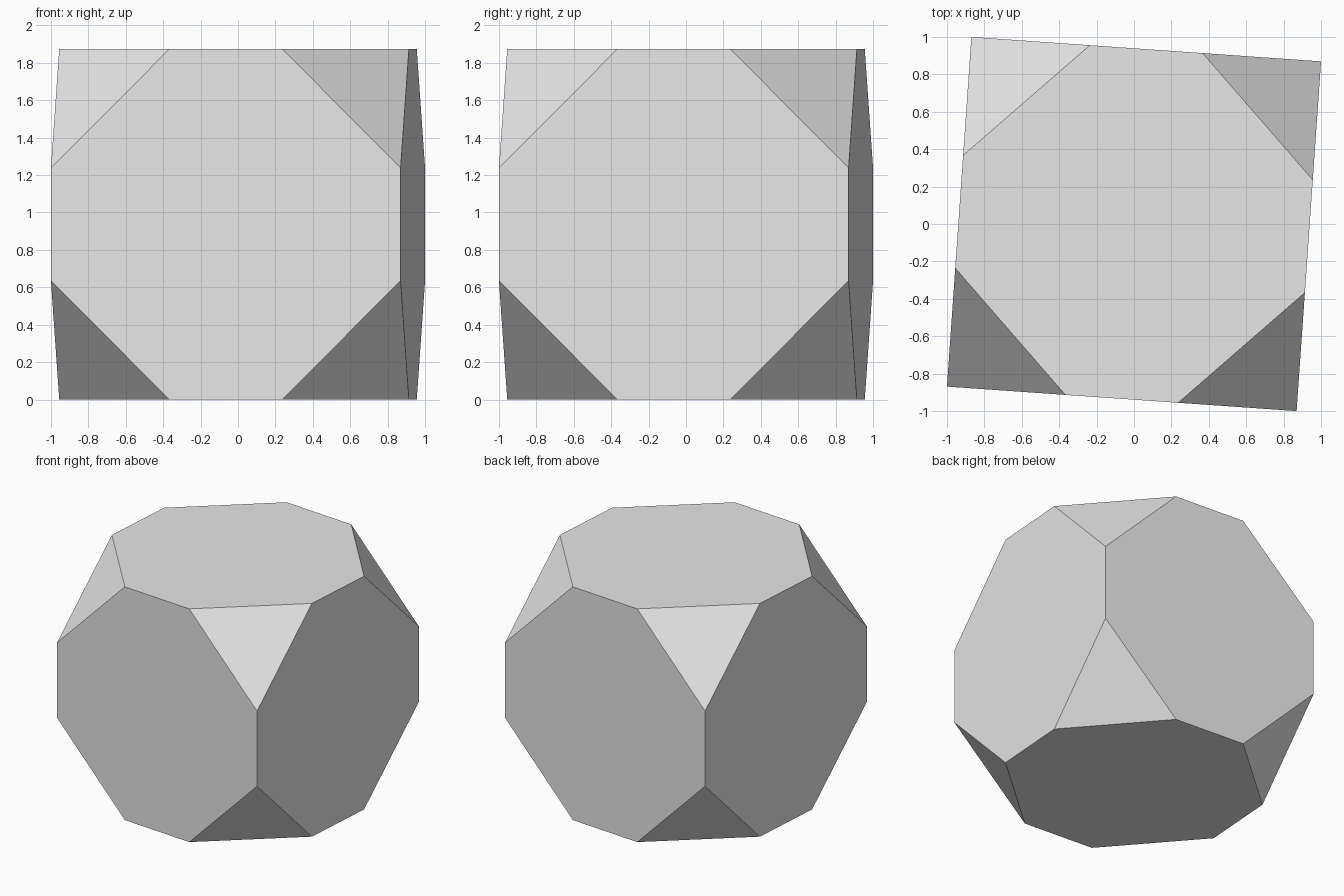
import bpy, bmesh, math
from itertools import product
from mathutils import Matrix, Vector

default = bpy.data.objects.get("Cube")
if default:
    bpy.data.objects.remove(default, do_unlink=True)

HALF = 0.937               # half the width of the block
CUT = 0.635                # length removed from each edge at a corner
TURN = math.radians(-4)    # slight turn about the vertical axis

# Plain grey material
grey = bpy.data.materials.new("light_grey")
grey.use_nodes = True
colour = (0.8, 0.8, 0.8, 1)
grey.diffuse_color = colour
grey.node_tree.nodes["Principled BSDF"].inputs["Base Color"].default_value = colour

# Block
bm = bmesh.new()
bmesh.ops.create_cube(bm, size=2 * HALF)

# Slice off all eight corners and cap each cut with a triangle
for signs in product((-1, 1), repeat=3):
    normal = Vector(signs)
    point = normal * (HALF - CUT / 3)
    geom = bm.verts[:] + bm.edges[:] + bm.faces[:]
    cut = bmesh.ops.bisect_plane(bm, geom=geom, plane_co=point,
                                 plane_no=normal.normalized(), clear_outer=True)
    rim = [e for e in cut["geom_cut"] if isinstance(e, bmesh.types.BMEdge)]
    bmesh.ops.contextual_create(bm, geom=rim)

# Turn the block and stand it on the ground
bmesh.ops.transform(bm, verts=bm.verts,
                    matrix=Matrix.Translation((0, 0, HALF)) @ Matrix.Rotation(TURN, 4, "Z"))
bmesh.ops.recalc_face_normals(bm, faces=bm.faces)

mesh = bpy.data.meshes.new("truncated_block")
bm.to_mesh(mesh)
bm.free()
mesh.materials.append(grey)
block = bpy.data.objects.new("truncated_block", mesh)
bpy.context.collection.objects.link(block)
